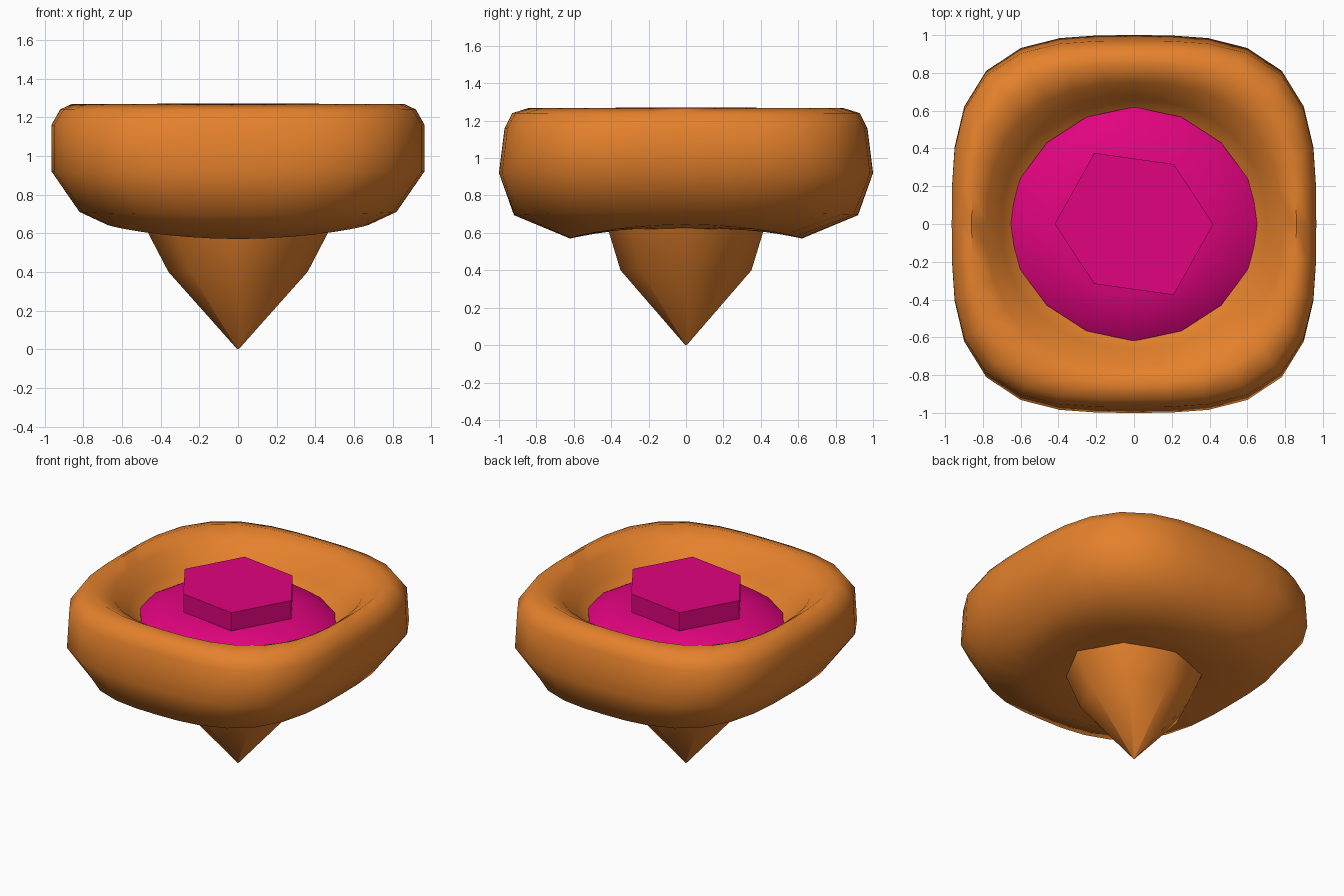
import bpy, bmesh, math

if "Cube" in bpy.data.objects:
    bpy.data.objects.remove(bpy.data.objects["Cube"])

def material(name, rgb):
    m = bpy.data.materials.new(name)
    m.diffuse_color = (*rgb, 1)
    m.use_nodes = True
    m.node_tree.nodes["Principled BSDF"].inputs["Base Color"].default_value = m.diffuse_color
    return m

ORANGE = material("orange", (0.78, 0.22, 0.025))
MAGENTA = material("magenta", (0.75, 0.001, 0.21))

def loft(name, rows, sides, mat, angle=0):
    """Stack of superellipse rings: half x, half y, z, exponent, z shift towards +-y."""
    bm = bmesh.new()
    rings = []
    for a, b, z, n, dy in rows:
        ring = []
        for i in range(sides):
            t = 2 * math.pi * i / sides
            c, s = math.cos(t), math.sin(t)
            k = (abs(c) ** n + abs(s) ** n) ** (-1 / n)
            ring.append(bm.verts.new((a * k * c, b * k * s, z + dy * s * s)))
        rings.append(ring)
    for lo, hi in zip(rings, rings[1:]):
        for i in range(sides):
            j = (i + 1) % sides
            bm.faces.new((lo[i], lo[j], hi[j], hi[i]))
    bm.faces.new(rings[0])
    bm.faces.new(rings[-1])
    bmesh.ops.remove_doubles(bm, verts=bm.verts, dist=0.0015)
    bmesh.ops.recalc_face_normals(bm, faces=bm.faces)
    me = bpy.data.meshes.new(name)
    bm.to_mesh(me)
    bm.free()
    me.materials.append(mat)
    ob = bpy.data.objects.new(name, me)
    bpy.context.collection.objects.link(ob)
    bpy.ops.object.select_all(action='DESELECT')
    ob.select_set(True)
    bpy.context.view_layer.objects.active = ob
    if angle:
        bpy.ops.object.shade_smooth_by_angle(angle=math.radians(angle))
    return ob

# Rounded-square cushion ring with a bowl in its middle
loft("cushion_ring", [
    (0.40, 0.38, 0.62, 2.0, 0),
    (0.68, 0.62, 0.645, 2.3, -0.075),
    (0.82, 0.92, 0.71, 2.9, -0.015),
    (0.965, 1.0, 0.92, 3.3, 0),
    (0.965, 0.97, 1.16, 3.3, 0),
    (0.92, 0.93, 1.24, 3.1, 0),
    (0.86, 0.84, 1.268, 2.8, 0),
    (0.78, 0.75, 1.21, 2.4, 0),
    (0.70, 0.66, 1.09, 2.2, 0),
    (0.60, 0.58, 0.98, 2.0, 0),
    (0.40, 0.40, 0.92, 2.0, 0),
], 32, ORANGE, 60)

# Pointed stem below, closed by a small tip
loft("pointed_stem", [
    (0.004, 0.004, 0.0, 2, 0),
    (0.36, 0.35, 0.40, 1.9, 0),
    (0.48, 0.42, 0.63, 1.9, 0),
], 8, ORANGE, 50)

# Shallow dome sitting in the bowl
loft("inner_dome", [
    (0.62, 0.57, 0.96, 2, 0),
    (0.665, 0.62, 1.03, 1.9, 0),
    (0.55, 0.53, 1.095, 2, 0),
    (0.38, 0.37, 1.14, 2, 0),
    (0.0005, 0.0005, 1.15, 2, 0),
], 16, MAGENTA, 60)

# Hexagonal cap on the dome, slightly skewed
cap = loft("hexagon_cap", [
    (0.42, 0.40, 1.14, 2, 0),
    (0.42, 0.40, 1.27, 2, 0),
], 6, MAGENTA)
for v in cap.data.vertices:
    if abs(v.co.x) < 0.4:
        v.co.y -= 0.14 * v.co.x
